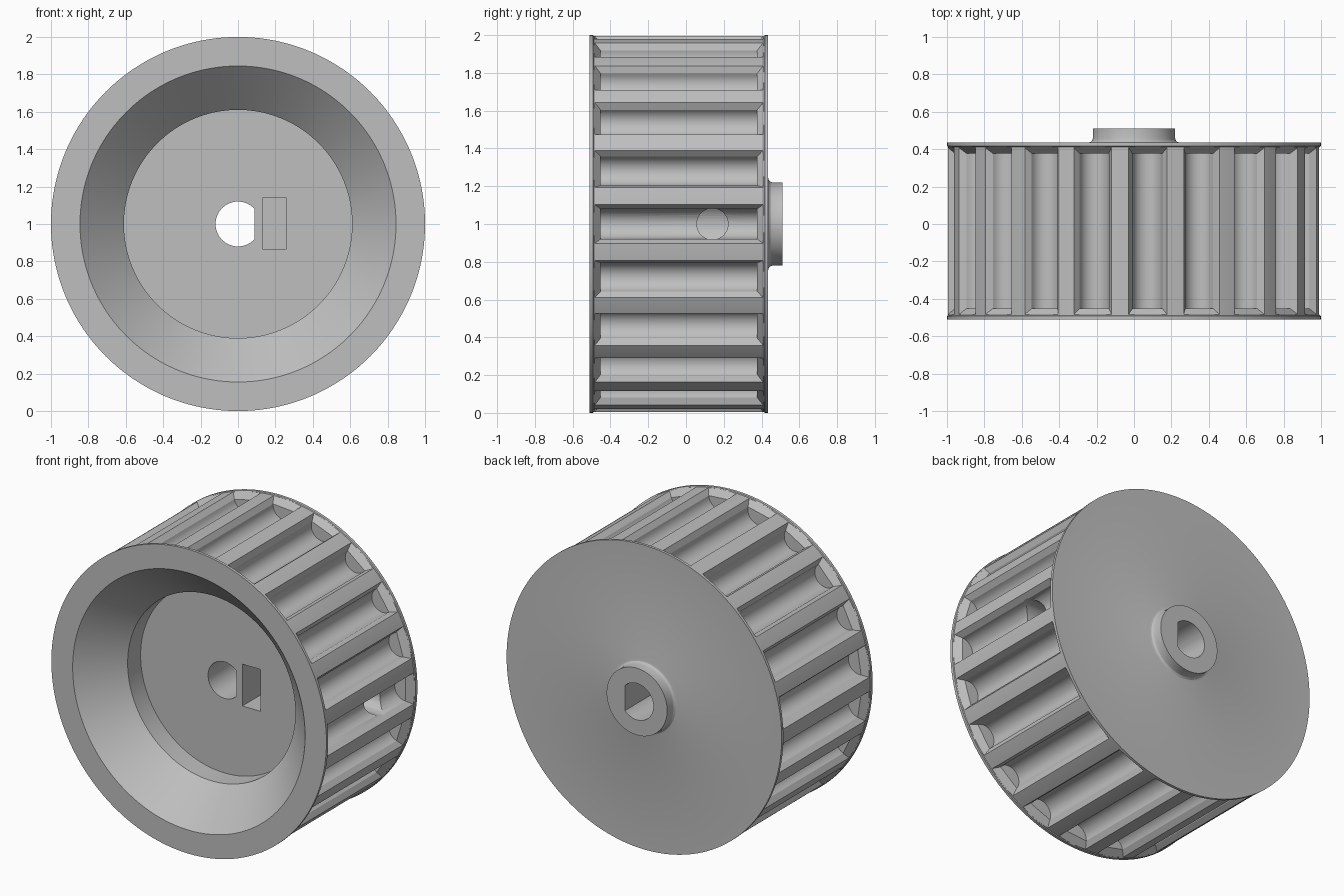
import bpy, bmesh, math
from mathutils import Matrix, Vector

if "Cube" in bpy.data.objects:
    bpy.data.objects.remove(bpy.data.objects["Cube"], do_unlink=True)

RIBS = 21
AXLE = Vector((0, 0, 1))

grey = bpy.data.materials.new("plain grey")
grey.use_nodes = True
colour = (0.52, 0.52, 0.52, 1)
grey.diffuse_color = colour
grey.node_tree.nodes["Principled BSDF"].inputs["Base Color"].default_value = colour


def make_object(name, bm):
    bmesh.ops.recalc_face_normals(bm, faces=bm.faces)
    mesh = bpy.data.meshes.new(name)
    bm.to_mesh(mesh)
    bm.free()
    mesh.materials.append(grey)
    obj = bpy.data.objects.new(name, mesh)
    bpy.context.collection.objects.link(obj)
    return obj


def lathe(name, profile, steps=168):
    """Spin (radius, y) points about the axle."""
    bm = bmesh.new()
    verts = [bm.verts.new((r, y, 1)) for r, y in profile]
    edges = [bm.edges.new(pair) for pair in zip(verts, verts[1:])]
    bmesh.ops.spin(bm, geom=verts + edges, cent=AXLE, axis=(0, 1, 0),
                   angle=math.tau, steps=steps, use_duplicate=False)
    bmesh.ops.remove_doubles(bm, verts=bm.verts, dist=1e-5)
    return make_object(name, bm)


def prism(bm, section, y0, y1):
    """Extrude an (x, z) outline along y."""
    front = [bm.verts.new((x, y0, z)) for x, z in section]
    back = [bm.verts.new((x, y1, z)) for x, z in section]
    bm.faces.new(front)
    bm.faces.new(back[::-1])
    n = len(section)
    for i in range(n):
        j = (i + 1) % n
        bm.faces.new((front[j], front[i], back[i], back[j]))


def cut(target, cutter):
    cutter.hide_render = True
    mod = target.modifiers.new("cut", 'BOOLEAN')
    mod.operation = 'DIFFERENCE'
    mod.solver = 'EXACT'
    mod.object = cutter
    bpy.context.view_layer.objects.active = target
    bpy.ops.object.modifier_apply(modifier=mod.name)
    bpy.data.objects.remove(cutter, do_unlink=True)


# Wheel body: flared front recess, rim with thin flanges, rear boss with a fillet
fillet = [(0.245 - 0.025 * math.sin(a), 0.46 - 0.025 * math.cos(a))
          for a in (math.radians(d) for d in (0, 30, 60, 90))]
wheel = lathe("wheel", [
    (0, -0.14), (0.61, -0.14), (0.61, -0.275), (0.845, -0.51),
    (1.0, -0.51), (1.0, -0.492), (0.995, -0.488), (0.995, 0.413), (1.0, 0.417),
    (1.0, 0.435)] + fillet + [(0.22, 0.51), (0, 0.51)])

# Rounded grooves between the ribs, with sloped upper ends
bm = bmesh.new()
shoulder, half = 0.955, 0.08
arc = [(half * math.cos(a), shoulder - half * math.sin(a))
       for a in (math.pi * i / 14 for i in range(15))]
lip = [(-0.132, 1.035), (0.132, 1.035)]
for k in range(RIBS):
    turn = (Matrix.Translation(AXLE)
            @ Matrix.Rotation(math.pi / 2 + math.tau * k / RIBS, 4, 'Y'))
    ends = []
    for y, side in ((-0.452, -1), (0.377, 1)):
        ends.append([bm.verts.new(turn @ Vector(
            (x, y + side * max(0, r - shoulder) * 0.89, r))) for x, r in arc + lip])
    n = len(arc)
    for loop in ends:
        bm.faces.new(loop[:n])
        bm.faces.new((loop[0], loop[n - 1], loop[n], loop[n + 1]))
    for i in range(n + 2):
        j = (i + 1) % (n + 2)
        bm.faces.new((ends[0][i], ends[0][j], ends[1][j], ends[1][i]))
cut(wheel, make_object("groove_cutter", bm))

# D-shaped axle bore
bm = bmesh.new()
flat = math.acos(0.087 / 0.12)
bore = [(0.12 * math.cos(a), 1 + 0.12 * math.sin(a)) for a in
        (flat + (math.tau - 2 * flat) * i / 40 for i in range(41))]
prism(bm, bore, -0.3, 0.7)
cut(wheel, make_object("bore_cutter", bm))

# Nut slot beside the bore
bm = bmesh.new()
prism(bm, [(0.13, 0.865), (0.26, 0.865), (0.26, 1.14), (0.13, 1.14)], -0.2, 0.28)
cut(wheel, make_object("slot_cutter", bm))

# Set-screw hole from the left side into the bore
bm = bmesh.new()
bmesh.ops.create_cone(bm, cap_ends=True, segments=40, radius1=0.083, radius2=0.083,
                      depth=1.0, matrix=Matrix.Translation((0.55, 0.14, 1))
                      @ Matrix.Rotation(math.pi / 2, 4, 'Y'))
cut(wheel, make_object("screw_hole_cutter", bm))

# Smooth curved walls, sharp edges
bpy.ops.object.select_all(action='DESELECT')
wheel.select_set(True)
bpy.context.view_layer.objects.active = wheel
bpy.ops.object.shade_smooth_by_angle(angle=math.radians(25))
